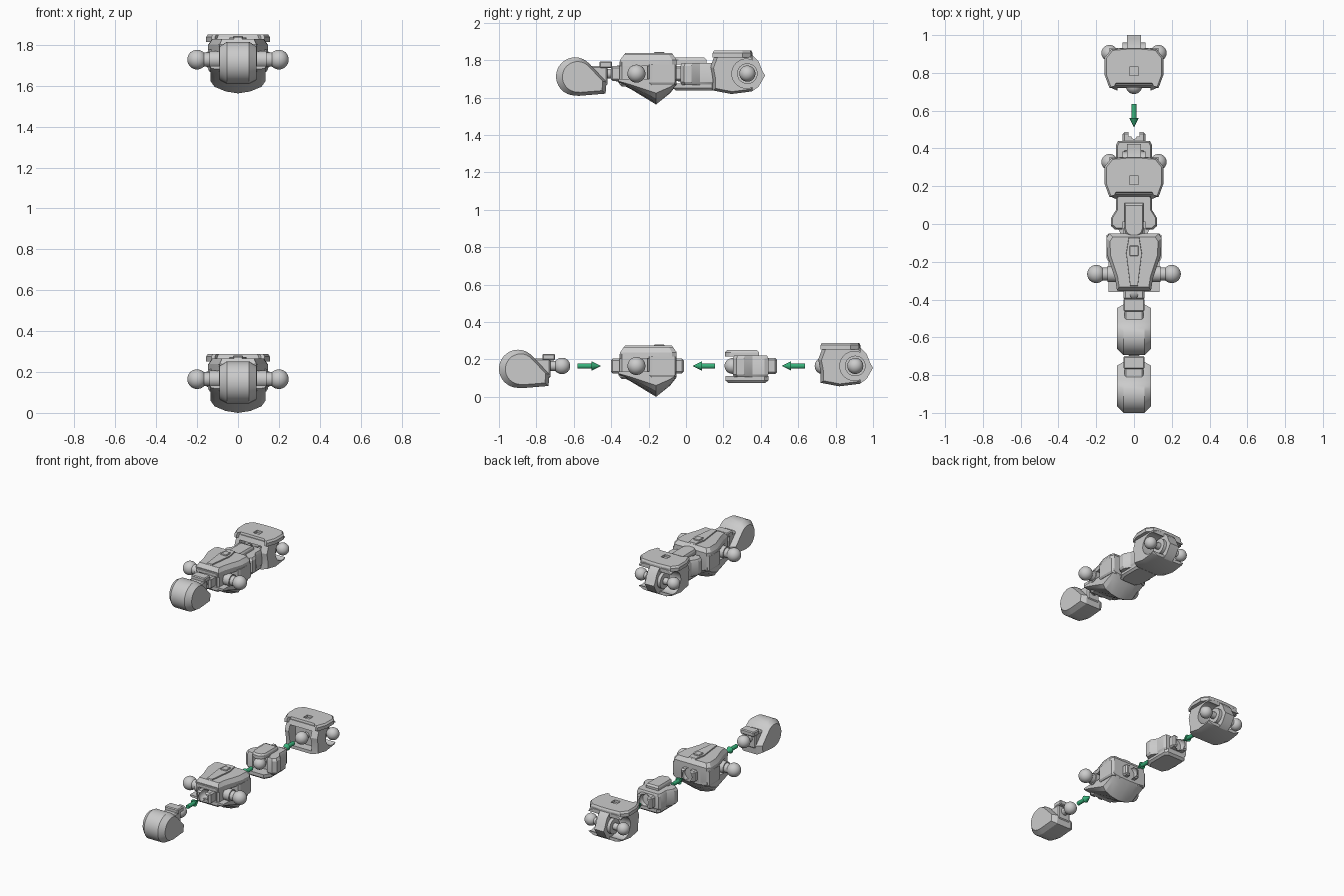
import bpy, bmesh, math
from mathutils import Matrix, Vector

if "Cube" in bpy.data.objects:
    bpy.data.objects.remove(bpy.data.objects["Cube"])

Z = 0.165        # height of the joint axis
parts = {"head": [], "torso": [], "waist": [], "pelvis": []}


def finish(bm, name, group=None):
    bmesh.ops.recalc_face_normals(bm, faces=bm.faces)
    me = bpy.data.meshes.new(name)
    bm.to_mesh(me)
    bm.free()
    ob = bpy.data.objects.new(name, me)
    bpy.context.collection.objects.link(ob)
    if group:
        parts[group].append(ob)
    return ob


def loft(name, rings, group=None):
    bm = bmesh.new()
    vs = [[bm.verts.new(p) for p in r] for r in rings]
    n = len(vs[0])
    for a, b in zip(vs, vs[1:]):
        for i in range(n):
            j = (i + 1) % n
            bm.faces.new((a[i], a[j], b[j], b[i]))
    bm.faces.new(vs[0])
    bm.faces.new(vs[-1])
    return finish(bm, name, group)


def side(name, prof, xs, c, group=None):
    """y-z profile swept along x; xs = (x, scale about c)."""
    return loft(name, [[(x, c[0] + (y - c[0]) * s, c[1] + (z - c[1]) * s)
                        for y, z in prof] for x, s in xs], group)


def plan(name, half, zs, group=None):
    """mirrored x-y half outline swept along z; zs = (z, scale)."""
    full = half + [(-x, y) for x, y in reversed(half)]
    cy = (max(p[1] for p in half) + min(p[1] for p in half)) / 2
    return loft(name, [[(x * s, cy + (y - cy) * s, z) for x, y in full]
                       for z, s in zs], group)


def box(name, x0, x1, y0, y1, z0, z1, group=None, bev=0.0):
    bm = bmesh.new()
    m = Matrix.Translation(((x0 + x1) / 2, (y0 + y1) / 2, (z0 + z1) / 2)) @ \
        Matrix.Diagonal((x1 - x0, y1 - y0, z1 - z0, 1))
    bmesh.ops.create_cube(bm, size=1, matrix=m)
    if bev:
        bmesh.ops.bevel(bm, geom=bm.edges[:], offset=bev, segments=1, affect='EDGES')
    return finish(bm, name, group)


def ball(name, p, r, group=None):
    bm = bmesh.new()
    bmesh.ops.create_uvsphere(bm, u_segments=32, v_segments=16, radius=r,
                              matrix=Matrix.Translation(p))
    return finish(bm, name, group)


def rod(name, a, b, r, group=None, r2=None):
    a, b = Vector(a), Vector(b)
    rot = (b - a).to_track_quat('Z', 'Y').to_matrix().to_4x4()
    bm = bmesh.new()
    bmesh.ops.create_cone(bm, cap_ends=True, segments=32, radius1=r,
                          radius2=r if r2 is None else r2, depth=(b - a).length,
                          matrix=Matrix.Translation((a + b) / 2) @ rot)
    return finish(bm, name, group)


def carve(ob, cutter):
    m = ob.modifiers.new("cut", 'BOOLEAN')
    m.operation, m.object, m.solver = 'DIFFERENCE', cutter, 'EXACT'
    bpy.context.view_layer.objects.active = ob
    bpy.ops.object.modifier_apply(modifier=m.name)
    bpy.data.objects.remove(cutter)


# Head: rounded drum with a flat slanted back, plus neck and ball
arc = [(-.898 + .102 * math.cos(math.radians(a)), .150 + .102 * math.sin(math.radians(a)))
       for a in range(42, 271, 12)]
head = arc + [(-.88, .046), (-.735, .058), (-.73, .12)]
side("head_shell", head, [(-.09, .8), (-.055, 1), (.055, 1), (.09, .8)], (-.83, .14), "head")
box("neck_block", -.05, .05, -.82, -.725, .10, .205, "head", .008)
box("neck_cap", -.055, .055, -.768, -.70, .195, .23, "head", .006)
rod("neck_peg", (0, -.74, Z), (0, -.66, Z), .026, "head")
ball("neck_ball", (0, -.663, Z), .044, "head")

# Torso: collar frame around the neck socket
core = box("torso_core", -.092, .092, -.355, -.05, .095, .24, "torso", .012)
carve(core, box("c", -.07, .07, -.40, -.315, .118, .212))
carve(core, box("c", -.07, .07, -.09, 0, .118, .212))
for nm, y0, y1, cy in (("neck_socket", -.402, -.30, -.375), ("waist_socket", -.10, -.012, -.035)):
    s = box(nm, -.056, .056, y0, y1, .125, .205, "torso", .01)
    carve(s, ball("c", (0, cy, Z), .045))

# Torso: tapered back plate, spine and side blocks
plan("back_plate", [(.09, -.352), (.10, -.29), (.143, -.16), (.146, -.075), (.13, -.05)],
     [(.205, 1), (.238, 1), (.266, .87)], "torso")
plan("spine_ridge", [(.022, -.34), (.03, -.27), (.045, -.15), (.03, -.06)],
     [(.24, 1), (.274, .9)], "torso")
box("spine_stud", -.024, .024, -.17, -.115, .26, .281, "torso", .004)
plan("side_block", [(.11, -.205), (.138, -.195), (.146, -.18), (.146, -.06), (.13, -.05)],
     [(.105, .95), (.118, 1), (.215, 1)], "torso")

# Torso: keel-shaped chest plate, deepest in the middle
keel = [(-.36, .135), (-.36, .115), (-.30, .085), (-.16, 0), (-.085, .06), (-.05, .105), (-.05, .135)]
loft("chest_plate", [[(x, y, .135 - (.135 - z) * k) for y, z in keel]
                     for x, k in ((-.135, .55), (-.115, .76), (-.06, .93), (0, 1),
                                  (.06, .93), (.115, .76), (.135, .55))], "torso")

# Shoulders and hips
for sx, tag in ((-1, "left"), (1, "right")):
    rod(tag + "_shoulder_base", (sx * .06, -.265, Z), (sx * .14, -.265, Z), .042, "torso")
    rod(tag + "_shoulder_peg", (sx * .10, -.265, Z), (sx * .20, -.265, Z), .034, "torso")
    ball(tag + "_shoulder_ball", (sx * .2, -.265, Z), .048, "torso")
    rod(tag + "_hip_base", (sx * .02, .905, Z), (sx * .06, .905, Z), .055, "pelvis")
    rod(tag + "_hip_peg", (0, .905, Z), (sx * .13, .905, Z), .024, "pelvis")
    ball(tag + "_hip_ball", (sx * .13, .905, Z), .043, "pelvis")

# Waist: flared block between two plates, ball in front, socket behind
block = plan("waist_block", [(.085, .44), (.095, .42), (.095, .355), (.123, .31), (.123, .27), (.10, .25)],
             [(.105, .92), (.12, 1), (.205, 1), (.222, .92)], "waist")
carve(block, box("c", -.06, .06, .2, .29, .09, .24))
tab = [(.05, .39), (.05, .25)] + [(.05 * math.cos(math.radians(a)), .25 - .042 * math.sin(math.radians(a)))
                                  for a in (25, 50, 75)]
plan("waist_back_plate", tab, [(.215, 1), (.238, 1), (.25, .88)], "waist")
plan("waist_belly_plate", [(.07, .44), (.088, .42), (.088, .26), (.06, .21)],
     [(.074, .86), (.088, 1), (.112, 1)], "waist")
rod("waist_peg", (0, .30, Z), (0, .245, Z), .026, "waist")
ball("waist_ball", (0, .248, Z), .042, "waist")
sock = box("pelvis_socket", -.06, .06, .42, .487, .122, .208, "waist", .01)
carve(sock, ball("c", (0, .462, Z), .045))
carve(sock, box("c", -.03, .03, .462, .5, .1, .23))

# Pelvis: hollow shell with a narrow rear strap
shell = [(.72, .075), (.72, .13), (.707, .20), (.735, .275), (.93, .265), (.965, .23),
         (.985, .18), (1.0, .155), (.965, .095), (.93, .07), (.82, .056)]
pelvis = side("pelvis_shell", shell, [(-.13, .88), (-.09, 1), (.09, 1), (.13, .88)], (.85, Z), "pelvis")
carve(pelvis, box("c", -.088, .088, .6, .785, .098, .242))
for sx in (-1, 1):
    carve(pelvis, rod("c", (sx * .037, .90, Z), (sx * .3, .90, Z), .078))
    a, b = sorted((sx * .0375, sx * .3))
    carve(pelvis, box("c", a, b, .932, 1.1, 0, .4))
plate = plan("pelvis_back_plate", [(.037, .932), (.12, .925), (.156, .88), (.156, .79),
                                   (.13, .72), (.112, .722), (.10, .742)],
             [(.252, 1), (.276, 1), (.289, .94)], "pelvis")
carve(plate, box("c", -.024, .024, .785, .83, .272, .3))
rod("pelvis_peg", (0, .80, Z), (0, .73, Z), .024, "pelvis")
ball("pelvis_ball", (0, .732, Z), .044, "pelvis")

# Crisp edges with smooth round parts
every = [o for g in parts.values() for o in g]
for o in bpy.data.objects:
    o.select_set(o in every)
bpy.context.view_layer.objects.active = every[0]
bpy.ops.object.shade_smooth_by_angle(angle=math.radians(25))

# Assembled copy above the separated parts
shift = {"head": .305, "torso": 0, "waist": -.28, "pelvis": -.577}
for g, obs in parts.items():
    for o in obs:
        c = o.copy()
        c.name = "assembled_" + o.name
        c.location = (0, shift[g], 1.563)
        bpy.context.collection.objects.link(c)

# Green assembly arrows
green = bpy.data.materials.new("arrow_green")
green.diffuse_color = (.04, .45, .2, 1)
green.use_nodes = True
green.node_tree.nodes["Principled BSDF"].inputs["Base Color"].default_value = green.diffuse_color
for i, (tail, tip) in enumerate(((-.58, -.455), (.155, .035), (.635, .512))):
    neck = tip - math.copysign(.05, tip - tail)
    for o in (rod(f"arrow_shaft_{i}", (0, tail, Z), (0, neck, Z), .014),
              rod(f"arrow_tip_{i}", (0, neck, Z), (0, tip, Z), .025, None, 0)):
        o.data.materials.append(green)
